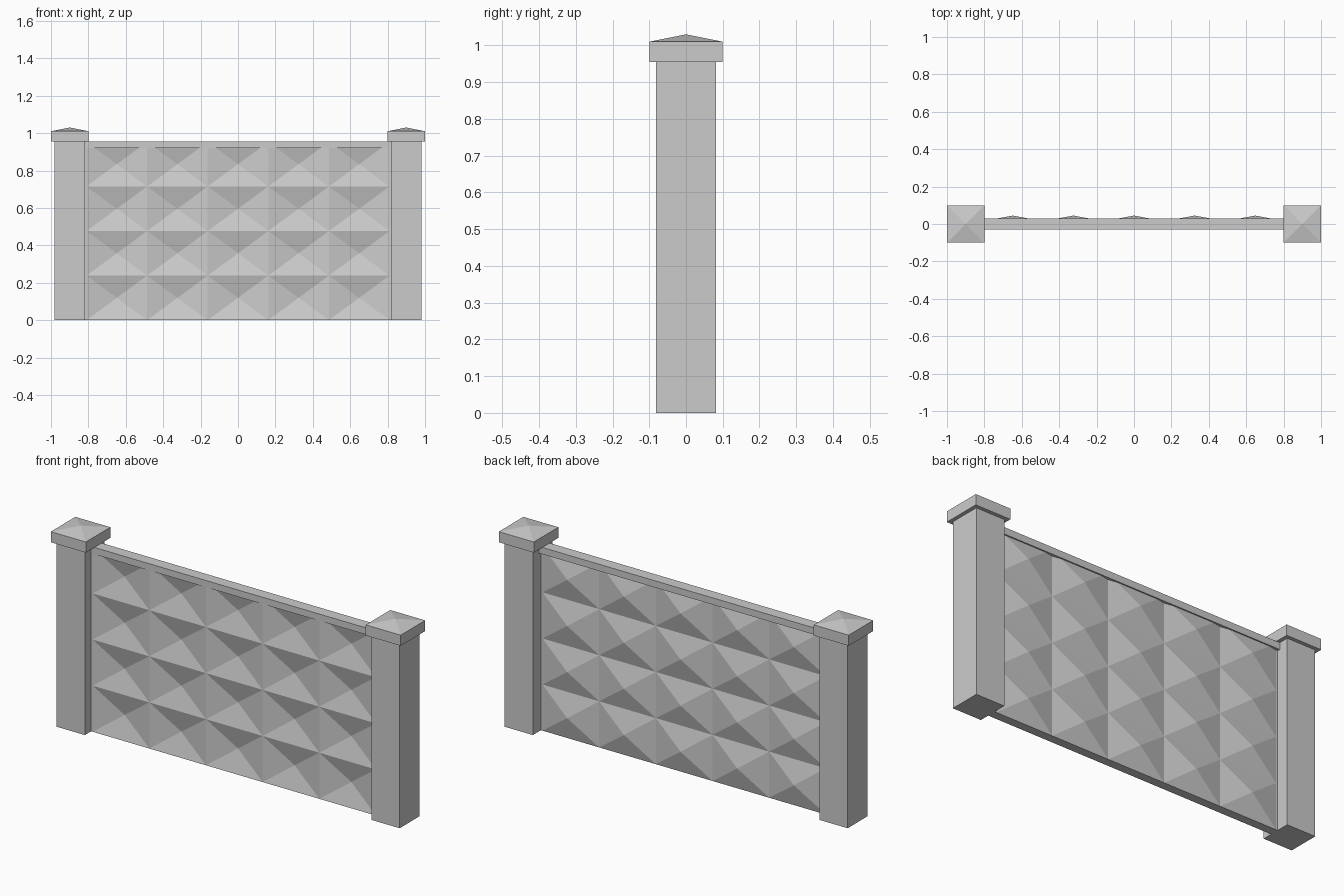
import bpy
import bmesh
from mathutils import Matrix, Vector

cube = bpy.data.objects.get("Cube")
if cube:
    bpy.data.objects.remove(cube, do_unlink=True)

concrete = bpy.data.materials.new("light_grey_concrete")
concrete.use_nodes = True
colour = (0.6, 0.6, 0.6, 1)
concrete.diffuse_color = colour
concrete.node_tree.nodes["Principled BSDF"].inputs["Base Color"].default_value = colour


def finish(name, bm):
    bmesh.ops.recalc_face_normals(bm, faces=bm.faces)
    mesh = bpy.data.meshes.new(name)
    bm.to_mesh(mesh)
    bm.free()
    mesh.materials.append(concrete)
    obj = bpy.data.objects.new(name, mesh)
    bpy.context.collection.objects.link(obj)
    return obj


def box_bm(low, high):
    low, high = Vector(low), Vector(high)
    bm = bmesh.new()
    place = Matrix.Translation((low + high) / 2) @ Matrix.Diagonal((*(high - low), 1))
    bmesh.ops.create_cube(bm, size=1, matrix=place)
    return bm


POST_X, POST_HALF, CAP_HALF = 0.9, 0.081, 0.1
POST_TOP, CAP_TOP, CAP_PEAK = 0.955, 1.01, 1.03
FRONT_Y, BACK_Y, RELIEF = -0.03, 0.015, 0.03
TILES_X, TILES_Z = 5, 4
PANEL_HALF, PANEL_TOP, RAIL_BOTTOM = 0.81, 0.953, 0.92

for side, x in (("right", -POST_X), ("left", POST_X)):
    # Square post
    finish(side + "_post", box_bm((x - POST_HALF, -POST_HALF, 0),
                                  (x + POST_HALF, POST_HALF, POST_TOP)))
    # Overhanging cap with a shallow pyramid top
    bm = box_bm((x - CAP_HALF, -CAP_HALF, POST_TOP), (x + CAP_HALF, CAP_HALF, CAP_TOP))
    bm.normal_update()
    top = [f for f in bm.faces if f.normal.z > 0.9]
    bmesh.ops.poke(bm, faces=top, offset=CAP_PEAK - CAP_TOP)
    finish(side + "_post_cap", bm)

    # Plain panel edge set into the post
    inner = PANEL_HALF if x > 0 else -PANEL_HALF
    outer = x - POST_HALF / 2 if x > 0 else x + POST_HALF / 2
    finish(side + "_panel_edge", box_bm((min(inner, outer), FRONT_Y, 0),
                                        (max(inner, outer), BACK_Y, PANEL_TOP)))

# Panel: pyramid tiles sunk into the front and bulging from the back
bm = bmesh.new()
bmesh.ops.create_grid(bm, x_segments=TILES_X, y_segments=TILES_Z, size=1)
for v in bm.verts:
    v.co = (v.co.x * PANEL_HALF, FRONT_Y, (v.co.y + 1) / 2 * PANEL_TOP)
bm.normal_update()
poked = bmesh.ops.poke(bm, faces=bm.faces[:])
for v in poked["verts"]:
    v.co.y = FRONT_Y + RELIEF
back = bmesh.ops.extrude_face_region(bm, geom=bm.faces[:], use_keep_orig=True)
for v in back["geom"]:
    if isinstance(v, bmesh.types.BMVert):
        v.co.y += BACK_Y - FRONT_Y
finish("faceted_panel", bm)

# Top rail between the posts
rail_half = POST_X - POST_HALF / 2
finish("top_rail", box_bm((-rail_half, FRONT_Y, RAIL_BOTTOM),
                          (rail_half, -FRONT_Y, POST_TOP)))
